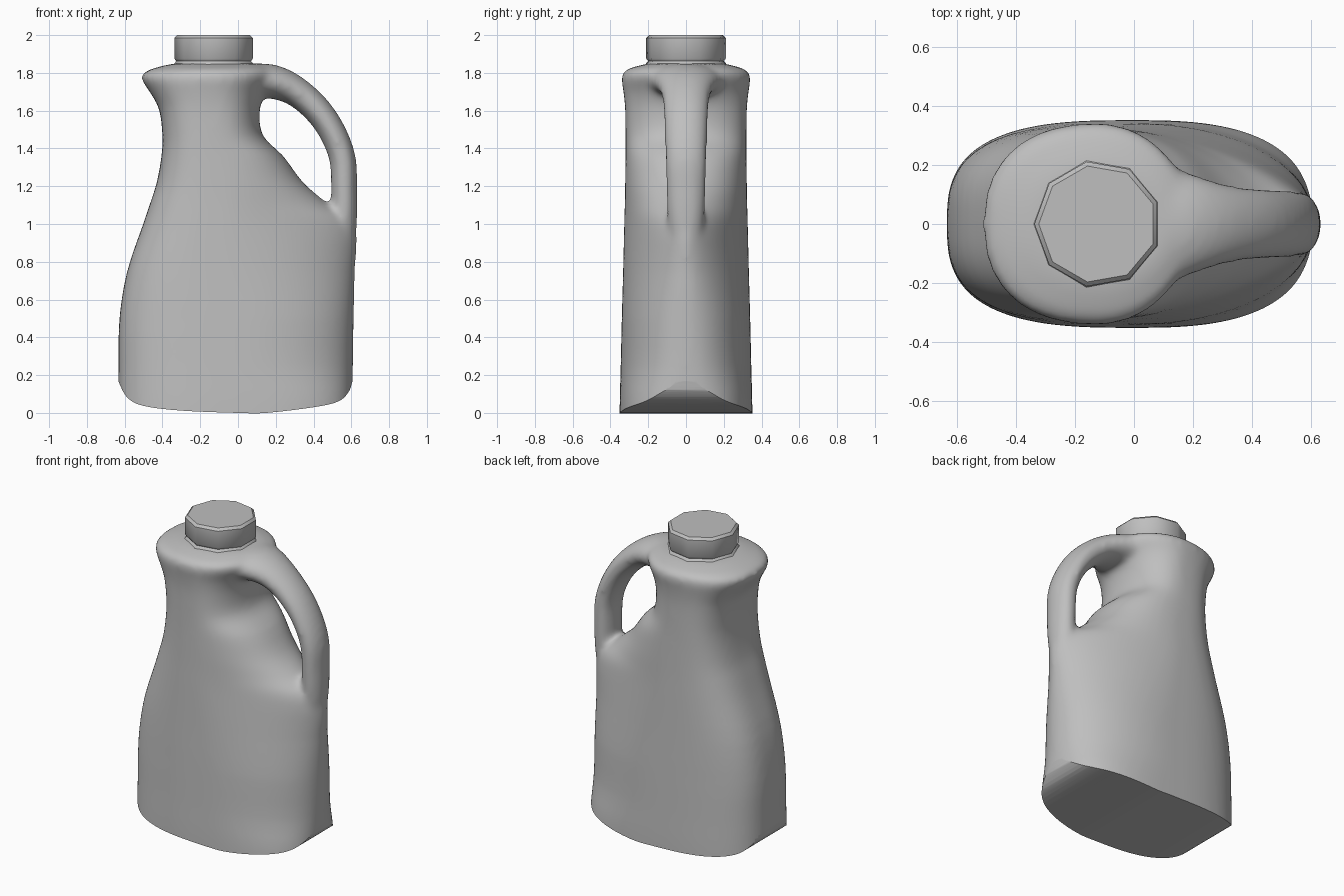
import bpy, bmesh
from math import cos, sin, pi, radians
from mathutils import Vector

cube = bpy.data.objects.get("Cube")
if cube:
    bpy.data.objects.remove(cube, do_unlink=True)

GREY = (0.52, 0.52, 0.52, 1)
mat = bpy.data.materials.new("grey plastic")
mat.use_nodes = True
mat.diffuse_color = GREY
mat.node_tree.nodes["Principled BSDF"].inputs["Base Color"].default_value = GREY


def loft(bm, rings):
    """Skin a list of equal-length point rings and close both ends."""
    loops = [[bm.verts.new(p) for p in ring] for ring in rings]
    n = len(loops[0])
    for a, b in zip(loops, loops[1:]):
        for i in range(n):
            j = (i + 1) % n
            bm.faces.new((a[i], a[j], b[j], b[i]))
    bm.faces.new(loops[0][::-1])
    bm.faces.new(loops[-1])


def make(name, build):
    bm = bmesh.new()
    build(bm)
    bmesh.ops.recalc_face_normals(bm, faces=bm.faces)
    mesh = bpy.data.meshes.new(name)
    bm.to_mesh(mesh)
    bm.free()
    mesh.materials.append(mat)
    obj = bpy.data.objects.new(name, mesh)
    bpy.context.collection.objects.link(obj)
    return obj


def spline(keys, steps):
    """Catmull-Rom interpolation through rows of numbers."""
    rows = [Vector(k) for k in keys]
    out = []
    for i in range(len(rows) - 1):
        a, b = rows[max(i - 1, 0)], rows[i]
        c, d = rows[i + 1], rows[min(i + 2, len(rows) - 1)]
        for s in range(steps):
            t = s / steps
            out.append(b + (c - a) * (t / 2) + (a * 2 - b * 5 + c * 4 - d) * (t * t / 2)
                       + (b * 3 - a - c * 3 + d) * (t ** 3 / 2))
    return out + [rows[-1]]


def ramp(z, low, high):
    return min(max((z - low) / (high - low), 0), 1)


def section(z, left, right, half, power, sides=64):
    """Rounded cross-section; power sets how boxy its right end is."""
    mid = -0.12 * ramp(z, 0.5, 1.4)
    left_power = 2.9 - 0.6 * ramp(z, 1.6, 1.78)
    ring = []
    for i in range(sides):
        c, s = cos(2 * pi * i / sides), sin(2 * pi * i / sides)
        n, reach = (power, right - mid) if c > 0 else (left_power, mid - left)
        x, y = abs(c) ** (2 / n) * reach, abs(s) ** (2 / n) * half
        ring.append((mid + (x if c > 0 else -x), y if s > 0 else -y, z))
    return ring


# Bottle: height, left edge, right edge, half depth, right end power
BODY = [(-0.15, -.635, .602, .352, 2.8), (0.05, -.634, .605, .351, 2.65),
        (0.24, -.633, .608, .346, 2.2),
        (0.5, -.628, .613, .34, 2.05), (0.75, -.587, .62, .333, 1.8),
        (1.0, -.502, .622, .327, 1.6), (1.11, -.465, .475, .324, 1.8),
        (1.22, -.43, .345, .322, 2.1), (1.36, -.405, .24, .32, 2.3),
        (1.47, -.4, .13, .32, 2.3), (1.61, -.418, .115, .322, 2.2),
        (1.7, -.468, .15, .331, 2), (1.78, -.514, .2, .341, 2),
        (1.82, -.46, .19, .31, 2), (1.85, -.34, .12, .2, 2)]

# Handle: centre x, centre z, half thickness, half depth
HANDLE = [(0.0, 1.74, .09, .25), (.16, 1.757, .092, .185), (.31, 1.7, .08, .135),
          (.455, 1.56, .074, .118), (.548, 1.37, .071, .112),
          (.562, 1.18, .07, .106), (.558, 1.0, .072, .095), (.53, .8, .08, .06)]


def bottle_shape(bm):
    loft(bm, [section(*row) for row in spline(BODY, 3)])
    path = spline(HANDLE, 5)
    rings = []
    for i, (x, z, thick, depth) in enumerate(path):
        d = path[min(i + 1, len(path) - 1)] - path[max(i - 1, 0)]
        normal = Vector((-d[1], 0, d[0])).normalized()
        rings.append([Vector((x, 0, z)) + normal * (thick * cos(a)) + Vector((0, depth * sin(a), 0))
                      for a in (2 * pi * k / 24 for k in range(24))])
    loft(bm, rings)


bottle = make("bottle_with_handle", bottle_shape)

# Curved underside, trimmed with a prism
UNDER = [(-.65, .22), (-.63, .16), (-.585, .08), (-.5, .037), (-.3, .012), (0, 0),
         (.15, 0), (.4, .03), (.53, .06), (.585, .11), (.605, .165), (.625, .24)]
outline = [tuple(p) for p in spline(UNDER, 4)] + [(.8, 2.2), (-.8, 2.2)]
trim = make("underside_trim", lambda bm: loft(
    bm, [[(x, y, z) for x, z in outline] for y in (-.6, .6)]))
trim.hide_render = True

# Blend the handle into the body, then trim the base
remesh = bottle.modifiers.new("blend", "REMESH")
remesh.mode = "VOXEL"
remesh.voxel_size = 0.016
smooth = bottle.modifiers.new("soften", "SMOOTH")
smooth.factor = 0.5
smooth.iterations = 18
cut = bottle.modifiers.new("trim", "BOOLEAN")
cut.operation = "INTERSECT"
cut.object = trim
cut.solver = "EXACT"
graph = bpy.context.evaluated_depsgraph_get()
final = bpy.data.meshes.new_from_object(bottle.evaluated_get(graph))
bottle.modifiers.clear()
bottle.data = final
final.materials.clear()
final.materials.append(mat)
bpy.data.objects.remove(trim, do_unlink=True)

# Nine-sided cap with a narrow seam, flared collar and bevelled rim
CAP = [(.225, 1.83), (.215, 1.85), (.204, 1.862), (.214, 1.876), (.214, 1.985), (.199, 2)]
cap = make("cap", lambda bm: loft(
    bm, [[(-.123 + r * cos(pi + 2 * pi * k / 9), r * sin(pi + 2 * pi * k / 9), z)
          for k in range(9)] for r, z in CAP]))

for obj, angle in ((bottle, 35), (cap, 42)):
    bpy.ops.object.select_all(action="DESELECT")
    obj.select_set(True)
    bpy.context.view_layer.objects.active = obj
    bpy.ops.object.shade_smooth_by_angle(angle=radians(angle))
